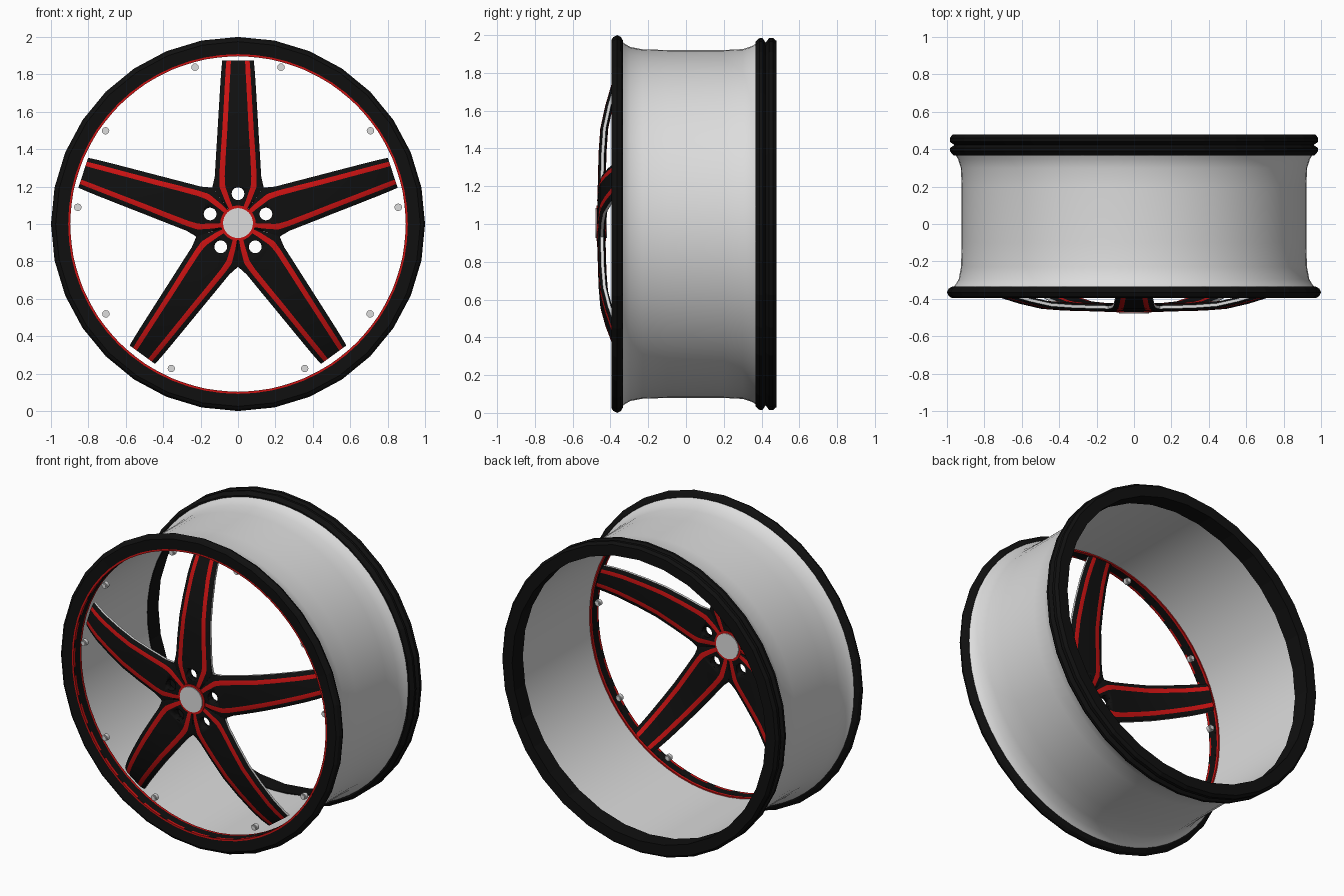
import bpy, bmesh, math
from mathutils import Matrix, Vector

cube = bpy.data.objects.get("Cube")
if cube:
    bpy.data.objects.remove(cube, do_unlink=True)


def material(name, rgb):
    m = bpy.data.materials.new(name)
    m.use_nodes = True
    m.diffuse_color = (*rgb, 1)
    bsdf = next(n for n in m.node_tree.nodes if n.type == 'BSDF_PRINCIPLED')
    bsdf.inputs["Base Color"].default_value = (*rgb, 1)
    return m


MATS = [material("black", (0.005, 0.005, 0.005)),
        material("red", (0.6, 0.006, 0.006)),
        material("silver", (0.72, 0.72, 0.72))]
BLACK, RED, SILVER = range(3)
HUB = Vector((0, 0, 1.005))


def finish(name, bm, smooth=None):
    bmesh.ops.recalc_face_normals(bm, faces=bm.faces)
    mesh = bpy.data.meshes.new(name)
    bm.to_mesh(mesh)
    bm.free()
    for m in MATS:
        mesh.materials.append(m)
    ob = bpy.data.objects.new(name, mesh)
    bpy.context.collection.objects.link(ob)
    if smooth:
        bpy.ops.object.select_all(action='DESELECT')
        ob.select_set(True)
        bpy.context.view_layer.objects.active = ob
        bpy.ops.object.shade_smooth_by_angle(angle=math.radians(smooth))
    return ob


def loft(bm, loops, colours, wrap):
    """Skin a row of closed loops; colours runs around each loop."""
    n = len(colours)
    for i in range(len(loops) if wrap else len(loops) - 1):
        a, b = loops[i], loops[(i + 1) % len(loops)]
        for j in range(n):
            k = (j + 1) % n
            bm.faces.new((a[j], a[k], b[k], b[j])).material_index = colours[j]


def lathe(name, profile, segs, colours, smooth=None):
    """Turn a closed (radius, y) profile around the wheel axis."""
    bm = bmesh.new()
    loops = []
    for i in range(segs):
        a = math.tau * i / segs
        loops.append([bm.verts.new((r * math.cos(a), y, 1 + r * math.sin(a)))
                      for r, y in profile])
    loft(bm, loops, colours, True)
    return finish(name, bm, smooth)


def disc(name, radius, depth, centre, colour, segs=24, bevel=0):
    """Short cylinder lying along y."""
    bm = bmesh.new()
    bmesh.ops.create_cone(bm, cap_ends=True, segments=segs, radius1=radius,
                          radius2=radius, depth=depth,
                          matrix=Matrix.Translation(centre) @ Matrix.Rotation(math.pi / 2, 4, 'X'))
    if bevel:
        rim = [e for e in bm.edges if abs(e.verts[0].co.y - e.verts[1].co.y) < 1e-5]
        bmesh.ops.bevel(bm, geom=rim, offset=bevel, segments=2, affect='EDGES')
    for f in bm.faces:
        f.material_index = colour
    return finish(name, bm, 35)


def polar(radius, degrees, y):
    a = math.radians(degrees)
    return HUB + Vector((radius * math.cos(a), y, radius * math.sin(a)))


# Barrel with flared ends
barrel = [(0.905, -0.345), (0.972, -0.345), (0.955, -0.325), (0.937, -0.295),
          (0.925, -0.23), (0.921, -0.1), (0.921, 0.2), (0.926, 0.3),
          (0.94, 0.345), (0.957, 0.375), (0.905, 0.375)]
lathe("barrel", barrel, 64, [SILVER] * len(barrel), 40)

# Front lip and grooved rear lip
front = [(0.9, -0.39), (0.975, -0.395), (0.99, -0.385), (1, -0.365),
         (0.99, -0.345), (0.97, -0.333), (0.9, -0.335)]
lathe("front_lip", front, 32, [BLACK] * len(front))
rear = [(0.902, 0.37), (0.965, 0.367), (0.985, 0.39), (0.985, 0.405), (0.96, 0.422),
        (0.985, 0.44), (0.985, 0.46), (0.97, 0.478), (0.902, 0.478)]
lathe("rear_lip", rear, 32, [BLACK] * len(rear))

# Striped lining inside the front lip
lining = [(0.897, -0.391), (0.897, -0.375), (0.897, -0.325), (0.897, -0.31),
          (0.908, -0.31), (0.908, -0.391)]
lathe("front_lip_lining", lining, 64, [RED, BLACK, RED, RED, BLACK, RED], 30)

# Spoke stations: distance, edge, stripe outside, stripe inside, front y
STATIONS = [(0.07, 0.0508, 0.045, 0.022, -0.468), (0.12, 0.087, 0.07, 0.042, -0.47),
            (0.19, 0.138, 0.098, 0.066, -0.468), (0.205, 0.128, 0.1, 0.069, -0.467),
            (0.25, 0.118, 0.1, 0.071, -0.466), (0.37, 0.111, 0.093, 0.065, -0.463),
            (0.5, 0.103, 0.084, 0.057, -0.454), (0.62, 0.096, 0.077, 0.051, -0.428),
            (0.75, 0.088, 0.07, 0.044, -0.39), (0.82, 0.083, 0.066, 0.04, -0.36),
            (0.87, 0.078, 0.062, 0.038, -0.333)]
HALF_COLOURS = [BLACK, RED, BLACK, BLACK, SILVER, BLACK, BLACK, RED, BLACK]


def section(edge, outer, inner, bulge):
    """Closed cross-section as (sideways, depth) pairs, mirrored."""
    half = [(0, 0), (inner, 0), (outer, 0.002), (edge, 0.01), (edge + bulge, 0.014),
            (edge + bulge, 0.03), (edge, 0.034), (outer, 0.04), (inner, 0.042), (0, 0.042)]
    return half + [(-u, d) for u, d in reversed(half[1:-1])]


def spoke(index):
    bm = bmesh.new()
    turn = Matrix.Translation(HUB) @ Matrix.Rotation(math.tau * index / 5, 4, 'Y')
    loops = []
    for t, edge, outer, inner, y in STATIONS:
        bulge = 0.006 if t > 0.2 else 0
        loops.append([bm.verts.new(turn @ Vector((u, y + d, t)))
                      for u, d in section(edge, outer, inner, bulge)])
    loft(bm, loops, HALF_COLOURS + HALF_COLOURS[::-1], False)
    for end in (loops[0], loops[-1]):
        bm.faces.new(end).material_index = BLACK
    ob = finish(f"spoke_{index + 1}", bm, 20)

    # Lug hole through the foot of the spoke
    cutter = disc("lug_hole_cutter", 0.034, 0.3, polar(0.157, 90 - 72 * index, -0.45), BLACK)
    cutter.hide_render = True
    mod = ob.modifiers.new("lug_hole", 'BOOLEAN')
    mod.operation = 'DIFFERENCE'
    mod.solver = 'EXACT'
    mod.object = cutter
    bpy.ops.object.select_all(action='DESELECT')
    ob.select_set(True)
    bpy.context.view_layer.objects.active = ob
    bpy.ops.object.modifier_apply(modifier=mod.name)
    bpy.data.objects.remove(cutter, do_unlink=True)


for i in range(5):
    spoke(i)

# Centre cap with a red collar
disc("cap_collar", 0.094, 0.05, HUB + Vector((0, -0.448, 0)), RED, 32)
disc("centre_cap", 0.086, 0.06, HUB + Vector((0, -0.448, 0)), SILVER, 32, 0.006)

# Rim bolts, mirrored left and right
for n, angle in enumerate((74.5, 34.6, 5.3, -34.8, -65.5), 1):
    for side, a in (("left", angle), ("right", 180 - angle)):
        disc(f"rim_bolt_{side}_{n}", 0.02, 0.035,
             polar(0.86, a, -0.335) + Vector((0, 0, 0.005)), SILVER, 12, 0.006)
